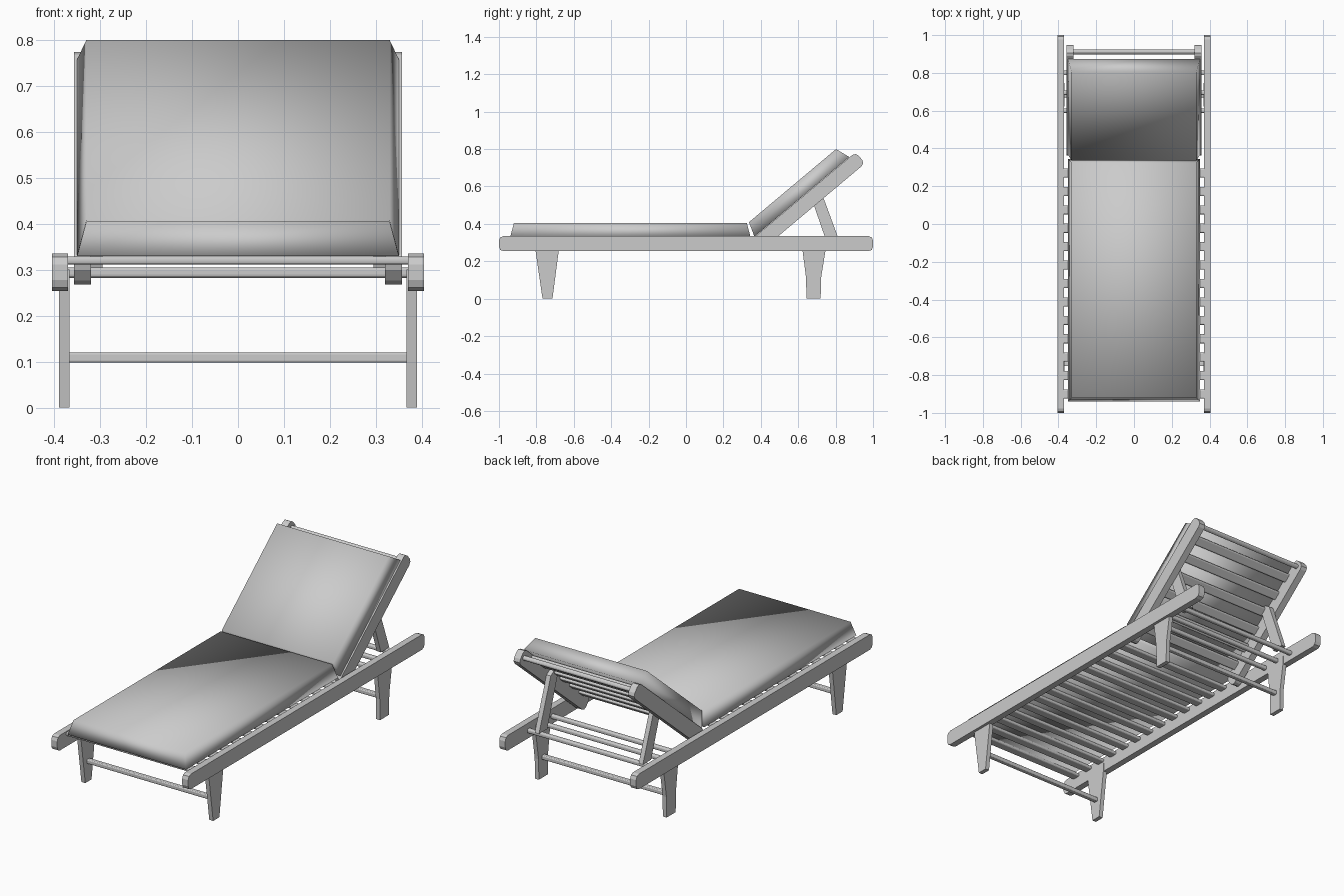
import bpy, bmesh, math
from mathutils import Vector

if "Cube" in bpy.data.objects:
    bpy.data.objects.remove(bpy.data.objects["Cube"])

ANG = math.radians(40)
D = Vector((math.cos(ANG), math.sin(ANG)))    # along the backrest (y, z)
N = Vector((-math.sin(ANG), math.cos(ANG)))   # out of the backrest
ORIGIN = Vector((0.366, 0.332))               # lower edge of the backrest plane


def on_back(s, n):
    return tuple(ORIGIN + D * s + N * n)


def flat(s, n):
    return (s, n)


def finish(name, bm, smooth=False):
    bmesh.ops.recalc_face_normals(bm, faces=bm.faces)
    me = bpy.data.meshes.new(name)
    bm.to_mesh(me)
    bm.free()
    for p in me.polygons:
        p.use_smooth = smooth
    ob = bpy.data.objects.new(name, me)
    bpy.context.collection.objects.link(ob)
    return ob


def prism(name, profile, x0, x1, mirror=False):
    """Extrude a (y, z) profile along x, optionally mirrored to the other side."""
    bm = bmesh.new()
    face = bm.faces.new([bm.verts.new((x0, y, z)) for y, z in profile])
    ext = bmesh.ops.extrude_face_region(bm, geom=[face])["geom"]
    bmesh.ops.translate(bm, vec=(x1 - x0, 0, 0),
                        verts=[v for v in ext if isinstance(v, bmesh.types.BMVert)])
    ob = finish(name, bm)
    if mirror:
        ob.modifiers.new("mirror", "MIRROR")
    return ob


def rounded(a0, a1, b0, b1, r, frame=flat, seg=3):
    """Rounded rectangle profile."""
    pts = []
    for k, (a, b) in enumerate([(a1 - r, b1 - r), (a0 + r, b1 - r),
                                (a0 + r, b0 + r), (a1 - r, b0 + r)]):
        for i in range(seg + 1):
            t = math.pi / 2 * (k + i / seg)
            pts.append(frame(a + r * math.cos(t), b + r * math.sin(t)))
    return pts


def cushion(name, a0, a1, b0, b1, inset, frame):
    """Tapered pad, soft shaded."""
    bm = bmesh.new()
    rings = []
    for x, s0, s1, n in ((0.35, a0, a1, b0), (0.33, a0 + inset, a1 - inset, b1)):
        rings.append([bm.verts.new((sx, *frame(s, n))) for sx, s in
                      ((-x, s0), (x, s0), (x, s1), (-x, s1))])
    lo, hi = rings
    bm.faces.new(lo)
    bm.faces.new(hi)
    for i in range(4):
        j = (i + 1) % 4
        bm.faces.new((lo[i], lo[j], hi[j], hi[i]))
    return finish(name, bm, True)


# Long side rails
prism("side_rail", rounded(-1, 1, 0.254, 0.335, 0.024, seg=2), 0.37, 0.405, True)

# Legs
prism("front_leg", [(-0.767, 0), (-0.714, 0), (-0.68, 0.26), (-0.68, 0.30),
                    (-0.805, 0.30), (-0.805, 0.26)], 0.367, 0.39, True)
prism("rear_leg", [(0.644, 0), (0.72, 0), (0.722, 0.11), (0.746, 0.26), (0.746, 0.30),
                   (0.623, 0.30), (0.623, 0.26), (0.642, 0.11)], 0.367, 0.39, True)

# Stretchers between the legs
for name, y in (("front_stretcher", -0.74), ("rear_stretcher", 0.682)):
    prism(name, rounded(y - 0.013, y + 0.013, 0.098, 0.12, 0.005), -0.37, 0.37)

# Seat slats
for i in range(13):
    y = -0.90 + i * 0.0975
    prism("seat_slat", rounded(y - 0.024, y + 0.024, 0.311, 0.329, 0.007), -0.375, 0.375)

# Bars that catch the backrest prop
for y in (0.60, 0.695, 0.80):
    prism("prop_bar", rounded(y - 0.012, y + 0.012, 0.282, 0.305, 0.008), -0.375, 0.375)

# Backrest frame, slats and top bar
prism("backrest_rail", rounded(-0.02, 0.705, -0.08, -0.002, 0.024, on_back, 2), 0.32, 0.357, True)
for i in range(6):
    s = 0.07 + i * 0.105
    prism("backrest_slat", rounded(s - 0.024, s + 0.024, -0.022, -0.004, 0.007, on_back), -0.33, 0.33)
prism("backrest_top_bar", rounded(0.665, 0.69, -0.052, -0.028, 0.01, on_back), -0.33, 0.33)

# Prop struts
prism("prop_strut", [(0.752, 0.303), (0.822, 0.303), (0.722, 0.575), (0.69, 0.595),
                     (0.658, 0.575)], 0.295, 0.32, True)

# Cushions
cushion("seat_cushion", -0.94, 0.345, 0.33, 0.405, 0.02, flat)
cushion("backrest_cushion", 0.0, 0.662, 0.0, 0.078, 0.027, on_back)
